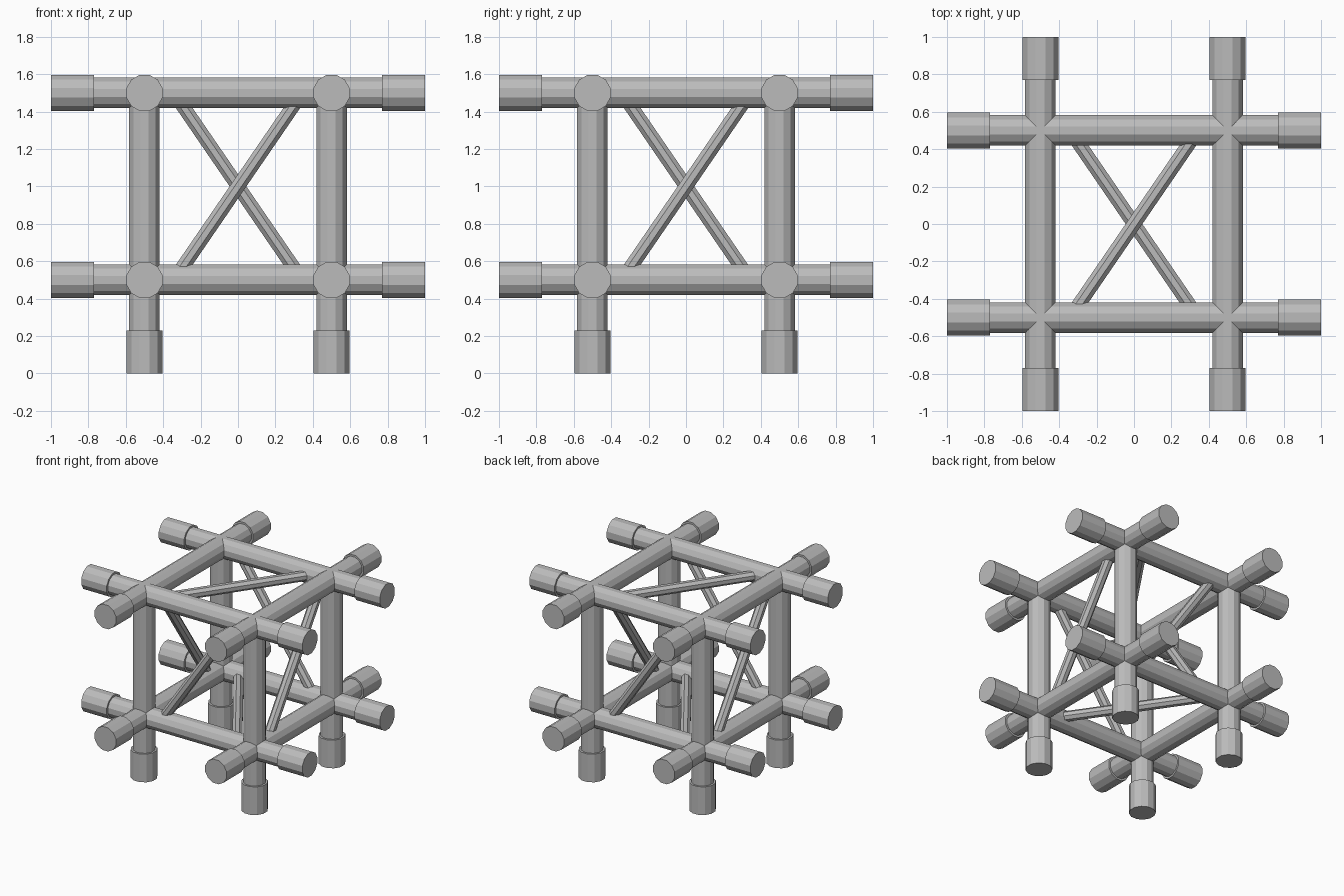
import bpy
import bmesh
import math
from mathutils import Vector, Matrix

cube = bpy.data.objects.get("Cube")
if cube:
    bpy.data.objects.remove(cube, do_unlink=True)

HALF = 0.5           # half the spacing between frame nodes
MID = 1.0            # height of the frame centre
TUBE_R, SLEEVE_R, BRACE_R = 0.0845, 0.1, 0.04
SLEEVE_IN = 0.77     # distance from the centre where a sleeve starts
REACH = 0.343        # sideways reach of a brace at its ends

# The one flat colour
grey = bpy.data.materials.new("plain_grey")
grey.use_nodes = True
colour = (0.5, 0.5, 0.5, 1)
grey.diffuse_color = colour
for node in grey.node_tree.nodes:
    if node.type == 'BSDF_PRINCIPLED':
        node.inputs["Base Color"].default_value = colour


def rod(name, start, end, radius, sides=12):
    """Capped prism between two points, with a flat side facing each axis."""
    start, end = Vector(start), Vector(end)
    axis = end - start
    turn = axis.to_track_quat('Z', 'Y').to_matrix().to_4x4()
    place = Matrix.Translation((start + end) / 2) @ turn
    place = place @ Matrix.Rotation(math.pi / sides, 4, 'Z')
    bm = bmesh.new()
    bmesh.ops.create_cone(bm, cap_ends=True, segments=sides, radius1=radius,
                          radius2=radius, depth=axis.length, matrix=place)
    mesh = bpy.data.meshes.new(name)
    bm.to_mesh(mesh)
    bm.free()
    mesh.materials.append(grey)
    obj = bpy.data.objects.new(name, mesh)
    bpy.context.collection.objects.link(obj)
    return obj


# Horizontal beams with a sleeve at each end
for z in (MID - HALF, MID + HALF):
    for side in (-HALF, HALF):
        for axis in "xy":
            def at(t):
                return (t, side, z) if axis == "x" else (side, t, z)
            rod("beam_" + axis, at(-0.99), at(0.99), TUBE_R)
            for s in (-1, 1):
                rod("sleeve_" + axis, at(s * SLEEVE_IN), at(s), SLEEVE_R)

# Posts with a sleeve as foot
for x in (-HALF, HALF):
    for y in (-HALF, HALF):
        rod("post", (x, y, 0.01), (x, y, MID + HALF), TUBE_R)
        rod("foot_sleeve", (x, y, 0), (x, y, MID - SLEEVE_IN), SLEEVE_R)

# One diagonal brace per face, leaning opposite ways on opposite faces
for s in (-1, 1):
    r = s * REACH
    rod("brace_front_back", (r, s * HALF, MID - HALF),
        (-r, s * HALF, MID + HALF), BRACE_R, 8)
    rod("brace_side", (s * HALF, -r, MID - HALF),
        (s * HALF, r, MID + HALF), BRACE_R, 8)
    rod("brace_top_bottom", (-r, -HALF, MID + s * HALF),
        (r, HALF, MID + s * HALF), BRACE_R, 8)
